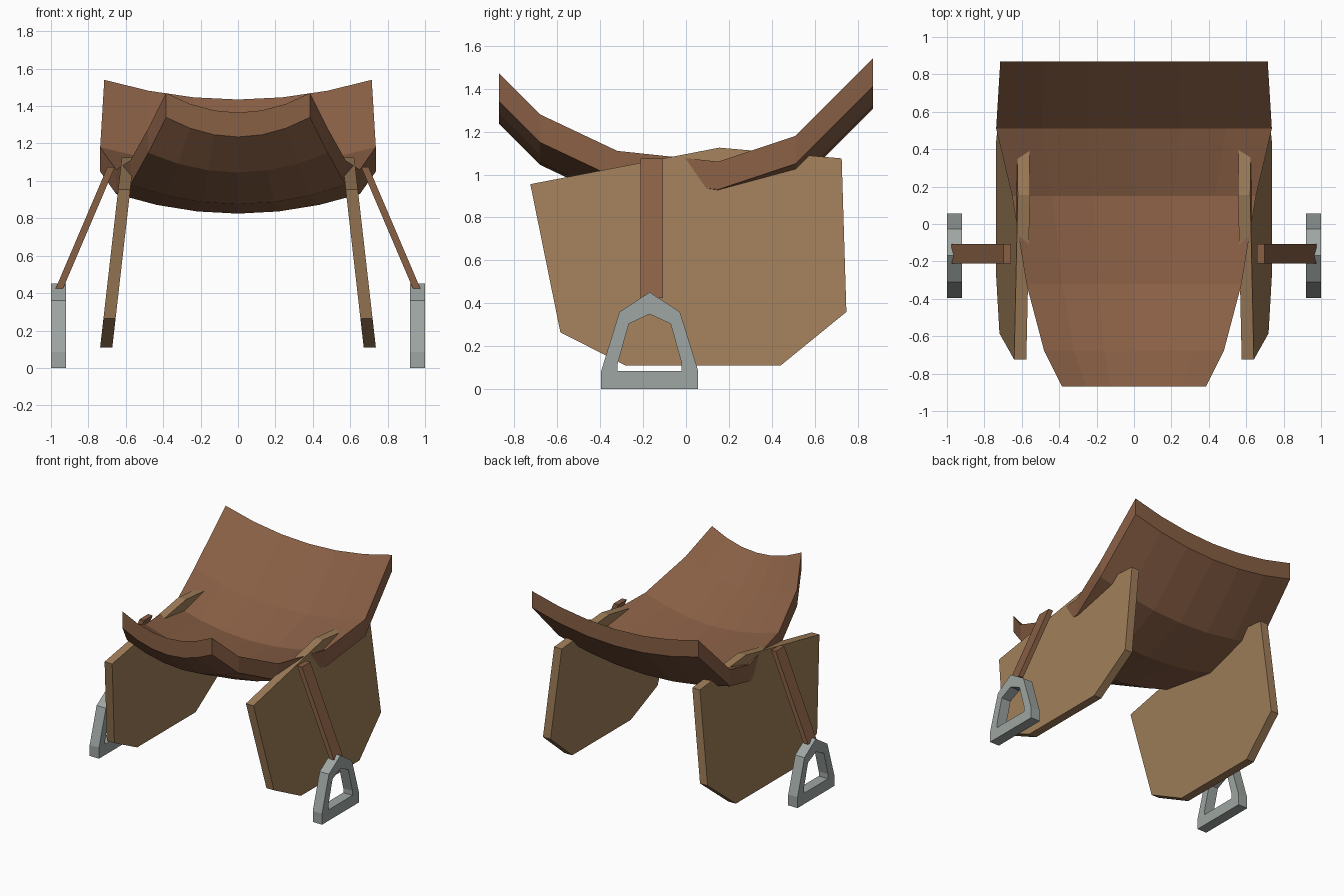
import bpy, bmesh

if "Cube" in bpy.data.objects:
    bpy.data.objects.remove(bpy.data.objects["Cube"])


def material(name, rgb):
    m = bpy.data.materials.new(name)
    m.diffuse_color = (*rgb, 1)
    m.use_nodes = True
    m.node_tree.nodes["Principled BSDF"].inputs["Base Color"].default_value = m.diffuse_color
    return m


SEAT = material("seat leather", (0.25, 0.115, 0.06))
FLAP = material("flap leather", (0.35, 0.21, 0.10))
METAL = material("metal", (0.34, 0.38, 0.36))


def finish(name, bm, mat):
    bmesh.ops.recalc_face_normals(bm, faces=bm.faces)
    me = bpy.data.meshes.new(name)
    bm.to_mesh(me)
    bm.free()
    me.materials.append(mat)
    ob = bpy.data.objects.new(name, me)
    bpy.context.collection.objects.link(ob)


def loft(name, rings, mat, caps=True, cyclic=False):
    """Join equal rings of points with quads."""
    bm = bmesh.new()
    vs = [[bm.verts.new(p) for p in r] for r in rings]
    pairs = list(zip(vs, vs[1:]))
    if cyclic:
        pairs.append((vs[-1], vs[0]))
    n = len(vs[0])
    for a, b in pairs:
        for i in range(n):
            j = (i + 1) % n
            bm.faces.new((a[i], a[j], b[j], b[i]))
    if caps:
        bm.faces.new(vs[0])
        bm.faces.new(vs[-1])
    finish(name, bm, mat)


# Seat: dished slab lofted along y (y, half width, edge height)
stations = [(-0.87, 0.385, 1.47), (-0.68, 0.48, 1.28), (-0.32, 0.575, 1.11),
            (0.15, 0.652, 1.06), (0.51, 0.737, 1.18), (0.87, 0.715, 1.54)]
SAG, THICK, SEGS = 0.105, 0.13, 6
rings = []
for y, w, z in stations:
    ts = [-1 + 2 * i / SEGS for i in range(SEGS + 1)]
    top = [(w * t, y, z - SAG * (1 - t * t)) for t in ts]
    rings.append(top + [(x, y, h - THICK) for x, y, h in reversed(top)])
loft("seat", rings, SEAT)

flap_outline = [(-0.725, 0.955), (0.155, 1.125), (0.725, 1.075), (0.747, 0.36),
                (0.44, 0.11), (-0.28, 0.11), (-0.585, 0.265)]
stirrup_outer = [(-0.395, 0), (0.057, 0), (0.057, 0.085), (-0.028, 0.36),
                 (-0.169, 0.452), (-0.31, 0.36), (-0.395, 0.085)]
stirrup_inner = [(-0.318, 0.085), (-0.02, 0.085), (-0.02, 0.12), (-0.072, 0.305),
                 (-0.169, 0.35), (-0.266, 0.305), (-0.318, 0.12)]

for side, s in (("left", -1), ("right", 1)):
    # Flap: polygon panel splayed outwards towards the bottom
    loft(side + "_flap",
         [[(s * (0.737 - off - 0.114 * (z - 0.11)), y, z) for y, z in flap_outline]
          for off in (0, 0.065)], FLAP)

    # Strap: slanted bar from the flap top to the stirrup
    loft(side + "_strap",
         [[(s * x0, -0.212, z), (s * x1, -0.212, z), (s * x1, -0.108, z), (s * x0, -0.108, z)]
          for x0, x1, z in ((0.658, 0.698, 1.075), (0.935, 0.975, 0.425))], SEAT)

    # Stirrup: flat ring with a hole
    loft(side + "_stirrup",
         [[(s * x, y, z) for y, z in prof]
          for x, prof in ((0.92, stirrup_outer), (1.0, stirrup_outer),
                          (1.0, stirrup_inner), (0.92, stirrup_inner))],
         METAL, caps=False, cyclic=True)
